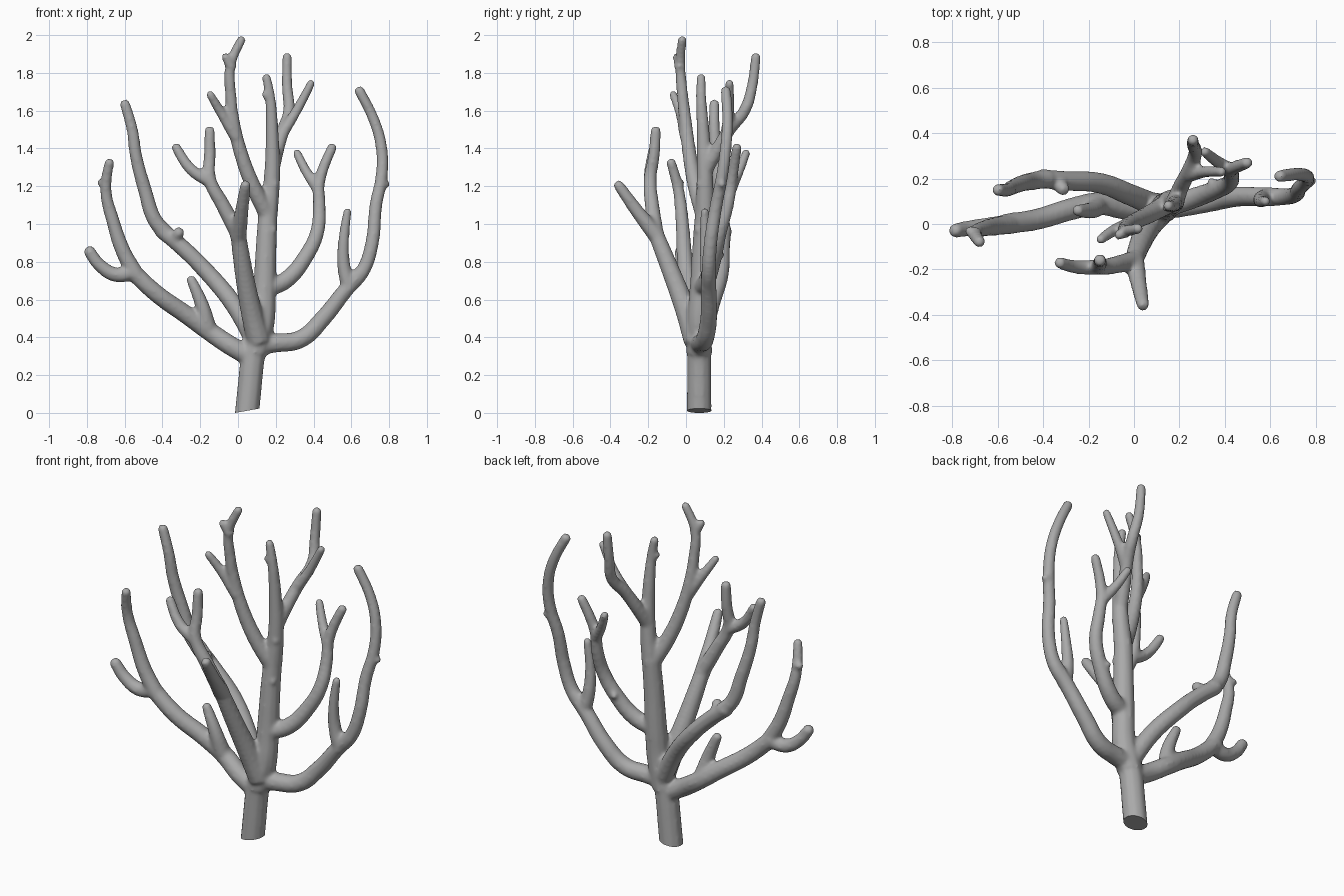
import bpy
import bmesh
from mathutils import Vector

cube = bpy.data.objects.get("Cube")
if cube:
    bpy.data.objects.remove(cube, do_unlink=True)

grey = bpy.data.materials.new("stone grey")
grey.use_nodes = True
colour = (0.4, 0.4, 0.4, 1)
grey.diffuse_color = colour
grey.node_tree.nodes["Principled BSDF"].inputs["Base Color"].default_value = colour

# All branches are tapered tubes in one curve; points are in hundredths of a unit
curve = bpy.data.curves.new("branch_paths", "CURVE")
curve.dimensions = "3D"
curve.bevel_depth = 0.01
curve.bevel_resolution = 3
curve.resolution_u = 5
curve.use_fill_caps = True


def grow(start_radius, end_radius, *points):
    """Add a smooth tapered tube through the points, closed by a rounded tip."""
    path = [Vector(p) / 100 for p in points]
    steps = [0.0]
    for a, b in zip(path, path[1:]):
        steps.append(steps[-1] + (b - a).length)
    radii = [start_radius + (end_radius - start_radius) * s / steps[-1] for s in steps]
    # Rounded tip
    direction = (path[-1] - path[-2]).normalized()
    path.append(path[-1] + direction * end_radius * 0.006)
    radii.append(end_radius * 0.6)

    spline = curve.splines.new("BEZIER")
    spline.bezier_points.add(len(path) - 1)
    for knot, position, radius in zip(spline.bezier_points, path, radii):
        knot.co = position
        knot.radius = radius
        knot.handle_left_type = knot.handle_right_type = "AUTO"


def knob(base, tip, radius=2.8):
    """Add a short bud on the side of a branch."""
    grow(radius + 0.6, radius, base, tip)


# Trunk and central stem
grow(6.7, 6.5, (4, 7, -8), (6, 7, 12), (8, 7, 30), (11, 7, 44))
grow(7, 5.2, (9, 7, 32), (13, 7, 48), (14, 8, 65), (15, 9, 90), (16, 10, 108))
grow(5.2, 2.4, (16, 10, 105), (18, 10, 125), (18, 9, 150), (17, 8, 167), (15, 8, 178))
knob((17, 8, 166), (14, 7, 169), 2)
knob((17, 9, 121), (20, 7, 121), 2)
knob((15, 8, 97), (19, 6, 97), 2)

# Upper branch leaning right, with two twigs
grow(4.6, 2.4, (15, 9, 106), (8, 5, 120), (2, 2, 136), (-2, 0, 152),
     (-4, -2, 170), (-4, -3, 184), (2, -2, 198))
grow(3, 2.2, (-3, -3, 182), (-7, -5, 189))
grow(3.5, 2.2, (-1, 0, 146), (-9, -3, 159), (-15, -7, 169))

# Upper branch leaning back, with one twig
grow(4, 2.6, (18, 10, 128), (21, 17, 140), (24, 23, 150), (27, 31, 160),
     (26, 35, 173), (26, 37, 189))
grow(3.2, 2.2, (23, 21, 147), (31, 23, 160), (39, 23, 175))

# Middle left branch with a forked end
grow(5, 2.6, (15, 8, 66), (25, 11, 70), (36, 15, 83), (42, 18, 96),
     (43, 22, 110), (43, 24, 122), (50, 27, 141))
grow(3.2, 2.3, (42, 24, 119), (36, 28, 128), (31, 32, 138))
knob((35, 14, 82), (34, 19, 84), 2)

# Long lower left branch with its twig and bud
grow(5.4, 4, (9, 7, 36), (20, 8, 37), (33, 10, 39), (45, 12, 50), (57, 12, 65),
     (66, 12, 75))
grow(4, 2.8, (57, 12, 65), (66, 12, 75), (71, 13, 90), (73, 16, 110), (76, 19, 125),
     (76, 21, 140), (72, 22, 155), (64, 21, 171))
grow(4.2, 2.2, (59, 12, 65), (56, 11, 78), (56, 10, 92), (58, 10, 107))
knob((76, 19, 121), (79, 19, 121), 2)

# Lower right branch with two side twigs and buds
grow(5.5, 4.6, (8, 7, 29), (-3, 7, 35), (-15, 9, 43), (-26, 7, 51), (-43, 2, 63),
     (-57, 0, 76))
grow(4.6, 2.6, (-54, 0, 73), (-61, -1, 86), (-66, -2, 101), (-70, -4, 118), (-68, -8, 133))
grow(4.4, 3.2, (-55, 0, 75), (-64, -1, 73), (-73, -2, 78), (-79, -3, 86))
grow(4.8, 2.6, (-16, 8, 45), (-19, 6, 57), (-25, 6, 71))
knob((-69, -4, 121), (-73, -3, 122), 2.2)
knob((-42, 2, 64), (-45, 0, 62))

# Middle right branch with a bud at its bend
grow(5.2, 4.3, (10, 8, 36), (-2, 13, 57), (-15, 18, 73), (-30, 19, 88), (-41, 20, 97))
grow(4.3, 2.8, (-38, 20, 95), (-44, 19, 102), (-49, 18, 117), (-54, 16, 136),
     (-56, 15, 150), (-60, 15, 164))
knob((-34, 19, 91), (-31, 15, 96), 3)

# Front branch dividing into a forward twig and a forked side twig
grow(6.4, 4.2, (11, 5, 38), (7, 0, 54), (3, -8, 75), (0, -16, 95))
grow(4.6, 2.8, (0, -15, 93), (2, -26, 107), (4, -36, 121))
grow(4.4, 2.8, (0, -16, 95), (-8, -18, 110), (-15, -19, 124), (-15, -17, 136),
     (-15, -16, 150))
grow(3.6, 2.6, (-14, -19, 122), (-25, -19, 129), (-33, -17, 141))

# Fuse the tubes into one skin with soft joints
paths = bpy.data.objects.new("branch_paths", curve)
bpy.context.collection.objects.link(paths)
graph = bpy.context.evaluated_depsgraph_get()
tubes = bpy.data.meshes.new_from_object(paths.evaluated_get(graph))
bpy.data.objects.remove(paths, do_unlink=True)
bm = bmesh.new()
bm.from_mesh(tubes)
bmesh.ops.remove_doubles(bm, verts=bm.verts, dist=0.0001)
bmesh.ops.recalc_face_normals(bm, faces=bm.faces)
bm.to_mesh(tubes)
bm.free()

stem = bpy.data.objects.new("branching_stem", tubes)
bpy.context.collection.objects.link(stem)
remesh = stem.modifiers.new("fuse", "REMESH")
remesh.mode = "VOXEL"
remesh.voxel_size = 0.01
soften = stem.modifiers.new("soften", "SMOOTH")
soften.factor = 0.5
soften.iterations = 8
graph = bpy.context.evaluated_depsgraph_get()
skin = bpy.data.meshes.new_from_object(stem.evaluated_get(graph))
stem.modifiers.clear()

# Cut the foot off at a slight slant and close it
bm = bmesh.new()
bm.from_mesh(skin)
cut = bmesh.ops.bisect_plane(
    bm, geom=bm.verts[:] + bm.edges[:] + bm.faces[:],
    plane_co=(-0.015, 0, 0), plane_no=(-0.18, 0, 1), clear_inner=True)
rim = [e for e in cut["geom_cut"] if isinstance(e, bmesh.types.BMEdge)]
bmesh.ops.contextual_create(bm, geom=rim)
bmesh.ops.recalc_face_normals(bm, faces=bm.faces)
bm.to_mesh(skin)
bm.free()
stem.data = skin
skin.materials.clear()
skin.materials.append(grey)

bpy.ops.object.select_all(action="DESELECT")
stem.select_set(True)
bpy.context.view_layer.objects.active = stem
bpy.ops.object.shade_smooth_by_angle(angle=0.9)
